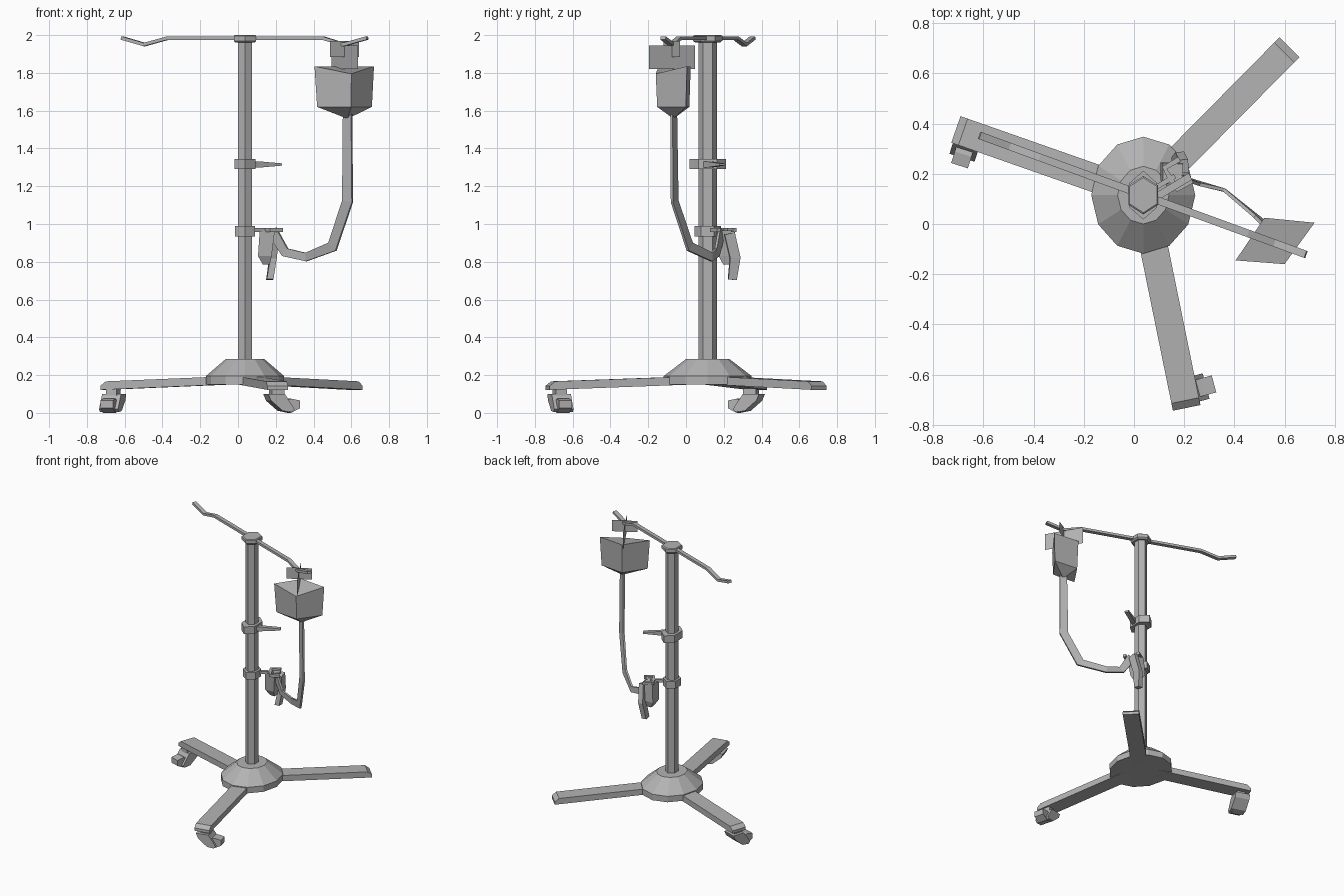
import bpy
import bmesh
from math import cos, sin, pi
from mathutils import Vector

old = bpy.data.objects.get("Cube")
if old:
    bpy.data.objects.remove(old)

grey = bpy.data.materials.new("painted_grey")
grey.use_nodes = True
grey.diffuse_color = (0.45, 0.45, 0.45, 1)
grey.node_tree.nodes["Principled BSDF"].inputs["Base Color"].default_value = (0.45, 0.45, 0.45, 1)

PX, PY = 0.037, 0.115      # pole axis
SQUASH = 0.89              # round parts are narrower across x
UP = Vector((0, 0, 1))


def loft(name, rings):
    """Skin a list of equal-sized rings and cap both ends."""
    bm = bmesh.new()
    rows = [[bm.verts.new(p) for p in ring] for ring in rings]
    n = len(rows[0])
    for a, b in zip(rows, rows[1:]):
        for i in range(n):
            j = (i + 1) % n
            bm.faces.new((a[i], a[j], b[j], b[i]))
    bm.faces.new(rows[0][::-1])
    bm.faces.new(rows[-1])
    bmesh.ops.recalc_face_normals(bm, faces=bm.faces)
    return finish(name, bm)


def finish(name, bm):
    mesh = bpy.data.meshes.new(name)
    bm.to_mesh(mesh)
    bm.free()
    mesh.materials.append(grey)
    obj = bpy.data.objects.new(name, mesh)
    bpy.context.collection.objects.link(obj)
    return obj


def turned(name, profile, sides, squash=SQUASH):
    """Stack of polygon rings around the pole from (radius, height) pairs."""
    rings = []
    for r, z in profile:
        angles = [pi / 2 + 2 * pi * i / sides for i in range(sides)]
        rings.append([(PX + r * squash * cos(a), PY + r * sin(a), z) for a in angles])
    return loft(name, rings)


def sweep(name, path, widths, thick, side):
    """Rectangular bar along a path; its thin direction is 'side'."""
    pts = [Vector(p) for p in path]
    side = Vector(side).normalized()
    rings = []
    for i, p in enumerate(pts):
        t = (pts[min(i + 1, len(pts) - 1)] - pts[max(i - 1, 0)]).normalized()
        w = t.cross(side).normalized() * widths[i] / 2
        s = side * thick / 2
        rings.append([p + w + s, p + w - s, p - w - s, p - w + s])
    return loft(name, rings)


def extrude_profile(name, origin, direction, profile, width):
    """Side profile of (along, height) pairs given a width across."""
    d = Vector((*direction, 0)).normalized()
    across = d.cross(UP) * width / 2
    o = Vector((*origin, 0))
    return loft(name, [[o + d * u + UP * z + across * s for u, z in profile]
                       for s in (-1, 1)])


def sheet(name, centre, direction, length, low, high):
    """Single upright sheet."""
    d = Vector((*direction, 0)).normalized() * length / 2
    c = Vector((*centre, 0))
    bm = bmesh.new()
    corners = (c - d + UP * low, c + d + UP * low, c + d + UP * high, c - d + UP * high)
    bm.faces.new([bm.verts.new(p) for p in corners])
    return finish(name, bm)


# Pole, base hub, cap and clamps
turned("base_hub", [(0.233, 0.15), (0.233, 0.195), (0.115, 0.285)], 12)
turned("pole", [(0.048, 0.28), (0.048, 1.97)], 6)
turned("pole_cap", [(0.066, 1.96), (0.077, 1.97), (0.077, 1.995), (0.07, 2.0)], 6)
turned("upper_clamp", [(0.097, 1.29), (0.097, 1.345)], 6, 0.66)
turned("lower_clamp", [(0.069, 0.935), (0.069, 0.99)], 6)

# Clamp lever, thin at the pole and tip
sweep("clamp_lever", [(0.05, 0.08, 1.315), (0.1, 0.115, 1.315), (0.225, 0.19, 1.315)],
      [0.012, 0.034, 0.012], 0.03, (-0.45, 0.9, 0))

# Three legs, sloping outward with chamfered tips
legs = {"right_leg": (-0.71, 0.377), "front_leg": (0.21, -0.733), "left_leg": (0.62, 0.705)}
for name, end in legs.items():
    d = Vector(end) - Vector((PX, PY))
    n = d.length
    extrude_profile(name, (PX, PY), d,
                    [(0.1, 0.15), (0.1, 0.193), (n - 0.03, 0.167),
                     (n, 0.143), (n, 0.122)], 0.112)

# Swivelling casters under two of the legs
casters = {"right_caster": ((-0.66, 0.345), (-0.3, -0.95)),
           "front_caster": ((0.205, -0.668), (0.97, 0.26))}
for name, (spot, aim) in casters.items():
    extrude_profile(name + "_stem", spot, aim,
                    [(-0.035, 0.09), (-0.035, 0.14), (0.035, 0.14), (0.035, 0.09)], 0.06)
    extrude_profile(name + "_fork", spot, aim,
                    [(-0.06, 0.1), (0.03, 0.1), (0.085, 0.02), (0.07, 0.005),
                     (0.02, 0.01), (-0.045, 0.065)], 0.105)
    extrude_profile(name + "_wheel", spot, aim,
                    [(0.02, 0.01), (0.02, 0.06), (0.07, 0.075), (0.118, 0.066),
                     (0.118, 0.025), (0.07, 0.0)], 0.07)

# Hook bar across the top, dipping before each end
slope = -0.365
bar = [(-0.615, 1.985), (-0.495, 1.95), (-0.375, 1.983),
       (0.455, 1.983), (0.56, 1.95), (0.685, 1.985)]
sweep("hook_bar", [(x, PY + slope * (x - PX), z) for x, z in bar],
      [0.018] * len(bar), 0.03, (-slope, 1, 0))

# Crossed hanger sheets above the bag
hang = (0.565, -0.075)
sheet("hanger_cross_sheet", hang, (0.87, 0.49), 0.176, 1.885, 1.97)
sheet("hanger_long_sheet", hang, (0.5, -0.87), 0.28, 1.82, 1.945)

# Fluid bag: four-cornered body with a pointed base
corners = [(0.405, -0.145), (0.6, -0.16), (0.72, 0.005), (0.52, 0.025)]
tops = [1.835, 1.795, 1.835, 1.835]
mid = Vector((0.58, -0.066))
body = [[(x, y, z) for (x, y), z in zip(corners, tops)]]
for scale, z in ((0.92, 1.62), (0.04, 1.56)):
    body.append([(*(mid + (Vector(c) - mid) * scale), z) for c in corners])
loft("fluid_bag", body)

# Flat drip tube hanging from the bag to the lower holder
sweep("drip_tube",
      [(0.58, -0.065, 1.58), (0.58, -0.06, 1.12), (0.5, 0.02, 0.88),
       (0.36, 0.135, 0.825), (0.25, 0.165, 0.85), (0.18, 0.19, 0.965)],
      [0.05, 0.06, 0.06, 0.045, 0.05, 0.06], 0.014, (0.49, 0.87, 0))

# Lower holder: rod, gripping prongs, drip chamber and loose end
aim = Vector((0.85, 0.5, 0)).normalized()
start = Vector((0.06, 0.13, 0.968))
sweep("holder_rod", [start, start + aim * 0.12], [0.02, 0.02], 0.02, (-0.5, 0.85, 0))
for side, s in (("front", -1), ("back", 1)):
    base = start + aim * 0.1
    out = Vector((-0.5, 0.85, 0)) * s
    sweep("prong_" + side, [base, base + out * 0.05, base + out * 0.05 + aim * 0.07],
          [0.022, 0.022, 0.022], 0.02, UP)
loft("drip_chamber", [
    [(x + w * a, y + w * b, z) for a, b in ((-1, -1), (1, -1), (1, 1), (-1, 1))]
    for x, y, z, w in ((0.155, 0.2, 0.965, 0.04), (0.142, 0.21, 0.83, 0.036),
                       (0.15, 0.215, 0.785, 0.018))])
sweep("loose_tube_end", [(0.2, 0.23, 0.95), (0.185, 0.26, 0.82), (0.168, 0.245, 0.705)],
      [0.055, 0.055, 0.045], 0.035, (1, 0.1, 0))
